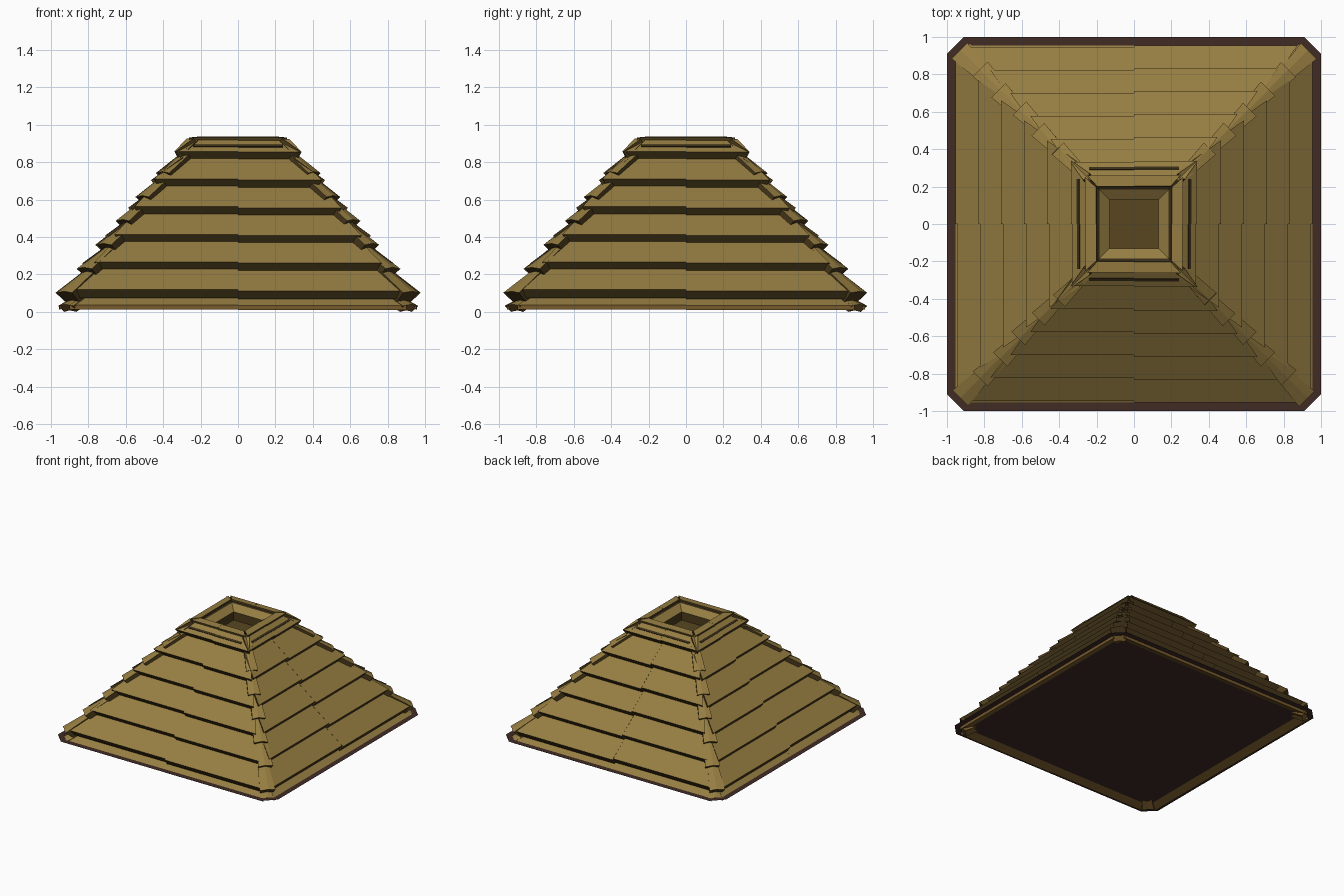
import bpy, bmesh, random

random.seed(4)
cube = bpy.data.objects.get("Cube")
if cube:
    bpy.data.objects.remove(cube)


def material(name, rgb):
    m = bpy.data.materials.new(name)
    m.use_nodes = True
    m.diffuse_color = (*rgb, 1)
    m.node_tree.nodes["Principled BSDF"].inputs["Base Color"].default_value = (*rgb, 1)
    return m


TAN = material("tan_wood", (0.305, 0.205, 0.053))
EAVE = material("warm_brown", (0.18, 0.1, 0.024))
SHADE = material("dull_brown", (0.1, 0.062, 0.015))
END = material("dark_end_grain", (0.072, 0.045, 0.012))
BROWN = material("dark_red_brown", (0.052, 0.024, 0.018))
SLOT = material("slot_dark", (0.04, 0.026, 0.009))

# The four sides: t runs along the side, d is the distance from the centre
SIDES = {
    "front": lambda t, d, z: (t, -d, z),
    "back": lambda t, d, z: (t, d, z),
    "left": lambda t, d, z: (d, t, z),
    "right": lambda t, d, z: (-d, t, z),
}


def finish(name, bm, mats):
    me = bpy.data.meshes.new(name)
    bm.to_mesh(me)
    bm.free()
    for m in mats:
        me.materials.append(m)
    bpy.context.collection.objects.link(bpy.data.objects.new(name, me))


def sheet(name, loop, mat):
    """One flat face."""
    bm = bmesh.new()
    bm.faces.new([bm.verts.new(p) for p in loop])
    finish(name, bm, [mat])


def bars(name, solids, mats, tops=1):
    """Solids from pairs of end loops; the first strips take the top colour."""
    bm = bmesh.new()
    for loops in solids:
        a, b = [[bm.verts.new(p) for p in loop] for loop in loops]
        for ring in (a, b):
            bm.faces.new(ring).material_index = 1
        for i in range(len(a)):
            j = (i + 1) % len(a)
            bm.faces.new((a[i], a[j], b[j], b[i])).material_index = int(i >= tops)
    bmesh.ops.recalc_face_normals(bm, faces=bm.faces[:])
    finish(name, bm, mats)


def planks(name, section, half, taper, mats=(TAN, END), step=0.01):
    """Two half planks on every side; section is a list of (d, z)."""
    d0 = section[0][0]
    for side, place in SIDES.items():
        solids = []
        for sign in (-1, 1):
            out, down = (step, step * 0.6) if sign > 0 else (0, 0)
            inner = [place(0, d + out, z - down) for d, z in section]
            outer = [place(sign * (half - max(0, d0 - d) * taper), d + out, z - down)
                     for d, z in section]
            solids.append((inner, outer))
        bars(f"{name}_{side}", solids, mats)


def tilted(d, z, run, thick, slope=0.73):
    """Cross-section of a board that rises inwards, with a square-cut lower end."""
    n = (1 + slope * slope) ** 0.5
    u, v = thick * slope / n, thick / n
    top = (d - run, z + run * slope)
    return [(d, z), top, (top[0] - u, top[1] - v), (d - u, z - v)]


def octagon(r, cut, z):
    a = r - cut
    return [(a, -r, z), (r, -a, z), (r, a, z), (a, r, z),
            (-a, r, z), (-r, a, z), (-r, -a, z), (-a, -r, z)]


# Thin base sheet with cut corners
sheet("base_sheet", octagon(1, 0.09, 0.036), BROWN)

# Eave boards under the lowest course
planks("eave_board", [(0.955, 0.036), (0.84, 0.1), (0.84, 0.055), (0.955, 0.012)],
       0.9, 0.8, (TAN, EAVE), 0.002)

# Overlapping roof courses
for k in range(6):
    run = 0.16 if k < 5 else 0.095
    section = tilted(0.945 - 0.1225 * k, 0.118 + 0.148 * k, run, 0.054)
    planks(f"roof_course_{k + 1}", section, 0.875 - 0.107 * k, 0.7, step=0.01 if k < 5 else 0.004)

# Dark slots and thin cap boards round the opening
planks("cap_slot", tilted(0.305, 0.885, 0.013, 0.009), 0.24, 0, (SLOT, SLOT), 0.002)
planks("cap_board", tilted(0.26, 0.932, 0.06, 0.014, 0.1), 0.25, 0.9, step=0.002)

# Sunken vent: dark gap, sloping collar with upright inner walls, and floor
planks("vent_gap", [(0.202, 0.925), (0.178, 0.912), (0.178, 0.9), (0.202, 0.91)],
       0.202, 1, (SLOT, SLOT), 0)
planks("vent_collar", [(0.184, 0.919), (0.13, 0.88), (0.13, 0.81), (0.184, 0.81)],
       0.184, 1, step=0)
sheet("vent_floor", [(x, y, 0.812) for x, y in
                     ((-0.14, -0.14), (0.14, -0.14), (0.14, 0.14), (-0.14, 0.14))], SHADE)


def hip_tile(name, c, z, wide, run, rise, drop, back, mats=(TAN, END)):
    """Ridged tile on each of the four hips, wider at its lower end."""
    for sx, sy, corner in ((1, -1, "front_left"), (-1, -1, "front_right"),
                           (1, 1, "back_left"), (-1, 1, "back_right")):
        j = random.uniform(-0.006, 0.006)

        def end(c, z, w):
            row = [(w + j, -w - j, 0), (0, 0, 0.008), (-w + j, w - j, 0)]
            top = [(sx * (c + a), sy * (c + b), z + h) for a, b, h in row]
            low = [(sx * (c - back + a * 0.8), sy * (c - back + b * 0.8), z - drop + h)
                   for a, b, h in reversed(row)]
            return top + low

        bars(f"{name}_{corner}", [(end(c, z, wide), end(c - run, z + rise, wide * 0.65))],
             mats, 2)


hip_tile("eave_hip_tile", 0.925, 0.032, 0.04, 0.1, 0.06, 0.032, 0.025, (TAN, EAVE))
for k in range(6):
    hip_tile(f"hip_tile_{k + 1}", 0.93 - 0.105 * k, 0.102 + 0.128 * k,
             0.042 - 0.002 * k, 0.14, 0.12, 0.05, 0.045)
hip_tile("cap_hip_tile", 0.295, 0.87, 0.025, 0.06, 0.05, 0.03, 0.03)
